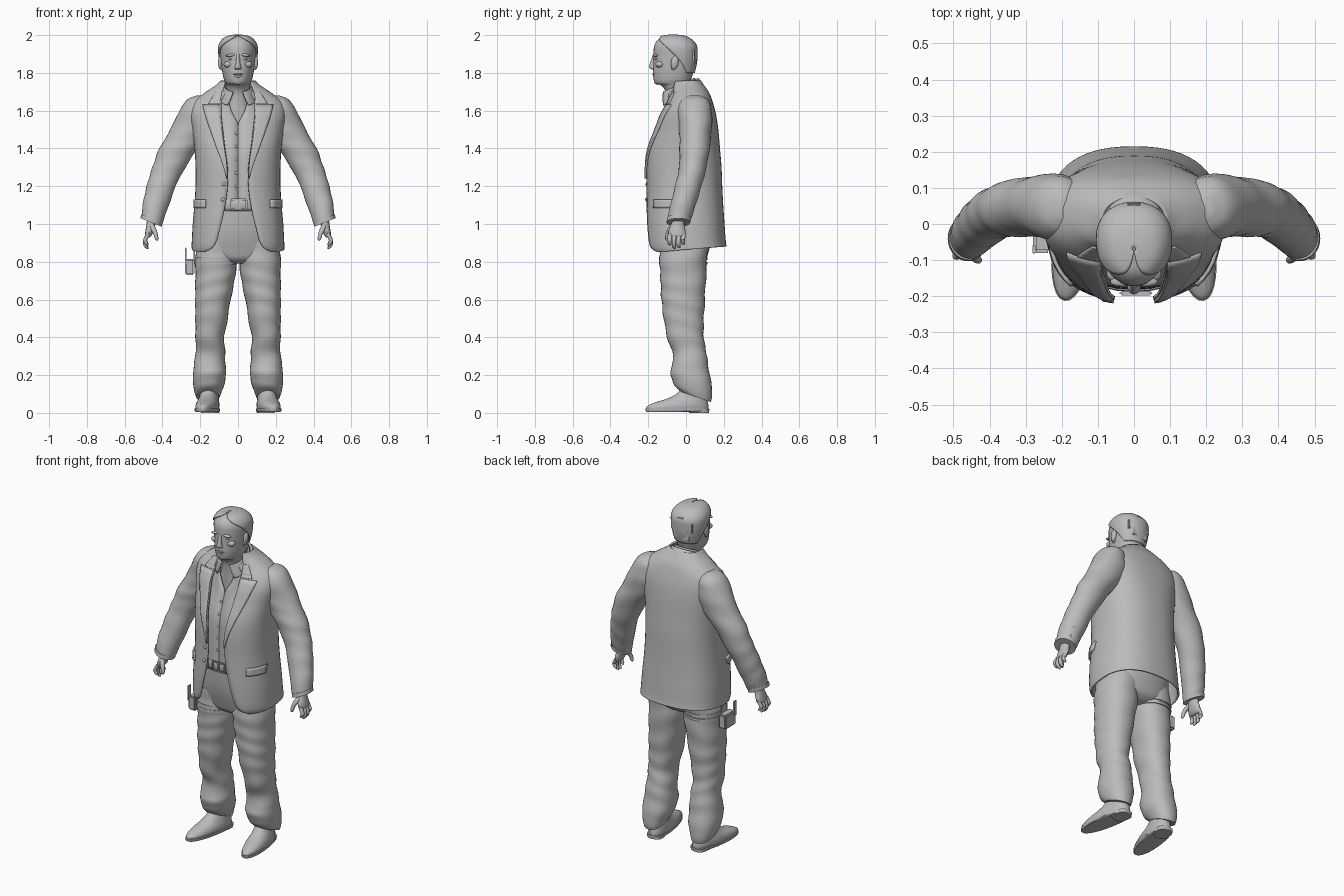
import bpy, bmesh, math
from mathutils import Matrix

GREY = bpy.data.materials.new("plain_grey")
GREY.diffuse_color = (0.5, 0.5, 0.5, 1)


def finish(name, bm, mirror=False, thick=0, turn=None):
    """Turn a bmesh into a smooth shaded object."""
    if turn:
        bm.transform(turn)
    bmesh.ops.recalc_face_normals(bm, faces=bm.faces)
    me = bpy.data.meshes.new(name)
    bm.to_mesh(me)
    bm.free()
    me.materials.append(GREY)
    ob = bpy.data.objects.new(name, me)
    bpy.context.collection.objects.link(ob)
    if thick:
        m = ob.modifiers.new("thickness", 'SOLIDIFY')
        m.thickness, m.offset = thick, 0
    if mirror:
        m = ob.modifiers.new("mirror", 'MIRROR')
        m.use_mirror_merge = False
    bpy.ops.object.select_all(action='DESELECT')
    ob.select_set(True)
    bpy.context.view_layer.objects.active = ob
    bpy.ops.object.shade_smooth_by_angle(angle=math.radians(45))
    return ob


def spline(rows, k=4):
    """Smoothly subdivide rows of (x, y, z, rx, ry, gap, tilt_x, tilt_y)."""
    rows = [tuple(r) + (0,) * (8 - len(r)) for r in rows]
    out = []
    for i in range(len(rows) - 1):
        p0, p1 = rows[max(i - 1, 0)], rows[i]
        p2, p3 = rows[i + 1], rows[min(i + 2, len(rows) - 1)]
        for j in range(k):
            t = j / k
            out.append([b + .5 * t * (c - a + t * (2*a - 5*b + 4*c - d + t * (3*(b - c) + d - a)))
                        for a, b, c, d in zip(p0, p1, p2, p3)])
    return out + [list(rows[-1])]


def point(r, t, p=1, egg=0, scale=1):
    """Point on a ring; t = 0 faces the front and rises towards +x."""
    s, c = math.sin(t), math.cos(t)
    dx = scale * r[3] * math.copysign(abs(s) ** p, s) * (1 - egg * c)
    dy = -scale * r[4] * math.copysign(abs(c) ** p, c)
    return (r[0] + dx, r[1] + dy, r[2] + r[6] * dx + r[7] * dy)


def tube(name, rows, n=28, p=1, egg=0, ripple=0, k=4, thick=0, **kw):
    """Loft through horizontal rings, split at the front where gaps are set."""
    rows = spline(rows, k)
    is_open = any(r[5] for r in rows)
    bm, rings = bmesh.new(), []
    for r in rows:
        g = max(r[5], 0)
        ring = []
        for i in range(n + is_open):
            t = g + (2 * math.pi - 2 * g) * i / n
            w = 1 + ripple * math.sin(r[2] * 55 + 2 * math.sin(t + r[2] * 9))
            ring.append(bm.verts.new(point(r, t, p, egg, w)))
        rings.append(ring)
    for a, b in zip(rings, rings[1:]):
        for i in range(n):
            j = (i + 1) % len(a)
            bm.faces.new((a[i], a[j], b[j], b[i]))
    if not is_open:
        bm.faces.new(rings[0])
        bm.faces.new(rings[-1])
    return finish(name, bm, thick=thick, **kw)


def blob(name, pos, size, mirror=False, rot=0, axis='X'):
    bm = bmesh.new()
    bmesh.ops.create_uvsphere(bm, u_segments=16, v_segments=10, radius=1)
    m = Matrix.Translation(pos) @ Matrix.Rotation(rot, 4, axis) @ Matrix.Diagonal((*size, 1))
    return finish(name, bm, mirror, turn=m)


def box(name, pos, size, mirror=False, bevel=.004):
    bm = bmesh.new()
    bmesh.ops.create_cube(bm, size=1)
    bm.transform(Matrix.Translation(pos) @ Matrix.Diagonal((*size, 1)))
    bmesh.ops.bevel(bm, geom=bm.edges[:], offset=bevel, segments=2, affect='EDGES')
    return finish(name, bm, mirror)


def gap(x, rx, p):
    return math.asin(min(x / rx, 1) ** (1 / p))


# Jacket body: y, z, rx, ry, half width of the front opening
P = .82
JACKET = [(0, y, z, rx, ry, gap(o, rx, P), 0, .08 if z < 1 else 0) for y, z, rx, ry, o in (
    (.01, .865, .24, .2, .175), (0, .9, .24, .205, .125), (-.005, 1, .235, .204, .09),
    (-.008, 1.1, .226, .2, .068), (-.01, 1.2, .22, .197, .055), (-.012, 1.3, .22, .195, .055),
    (-.01, 1.4, .225, .185, .068), (.003, 1.5, .238, .163, .08), (.012, 1.58, .25, .142, .088),
    (.02, 1.64, .235, .118, .088), (.022, 1.69, .175, .098, .082), (.01, 1.73, .115, .083, .072),
    (0, 1.755, .088, .07, .066))]
tube("jacket_body", JACKET, 48, P, thick=.01)
DENSE = spline(JACKET, 12)


def patch(name, z0, z1, x0, x1, steps=16, scale=1.05, thick=.01):
    """Cloth panel lying on the front of the jacket between x0(z) and x1(z)."""
    bm, grid = bmesh.new(), []
    for i in range(steps + 1):
        z = z0 + (z1 - z0) * i / steps
        r = min(DENSE, key=lambda q: abs(q[2] - z))[:]
        r[2] = z
        a, b = gap(x0(z, r), r[3], P), gap(x1(z, r), r[3], P)
        grid.append([bm.verts.new(point(r, a + (b - a) * j / 5, P, 0, scale)) for j in range(6)])
    for a, b in zip(grid, grid[1:]):
        for j in range(5):
            bm.faces.new((a[j], a[j + 1], b[j + 1], b[j]))
    return finish(name, bm, True, thick)


# Lapels widen upwards to a notch, pocket flaps sit on the hips
def edge(z, r):
    return r[3] * math.sin(r[5]) ** P


patch("lapel", 1.24, 1.63, edge, lambda z, r: edge(z, r) + .004 + .085 * (z - 1.24) / .39)
patch("upper_lapel", 1.635, 1.7, edge, lambda z, r: edge(z, r) + .06 - .5 * (z - 1.635))
patch("pocket_flap", 1.085, 1.13, lambda z, r: .165, lambda z, r: .222, 4, 1.04, .012)

# Jacket collar and shirt collar, higher at the nape
tube("jacket_collar", [(0, -.015, 1.665, .125, .112, .95, 0, .5), (0, -.022, 1.7, .104, .1, .85, 0, .5),
                       (0, -.028, 1.725, .086, .088, .8, 0, .5)], thick=.012)
tube("shirt_collar", [(0, -.035, 1.665, .1, .1, .6, 0, .45), (0, -.038, 1.7, .088, .092, .45, 0, .45),
                      (0, -.04, 1.735, .075, .084, .35, 0, .45)], thick=.008)

# Shirt with an open neck
tube("shirt", [(0, -.012, 1.07, .195, .168), (0, -.012, 1.3, .192, .165), (0, -.01, 1.4, .2, .157),
               (0, .002, 1.5, .2, .136), (0, .005, 1.55, .19, .125, .03), (0, 0, 1.61, .15, .11, .22),
               (0, -.02, 1.66, .1, .093, .4), (0, -.035, 1.7, .074, .08, .45)], 32, .88, thick=.006)
for z, y in ((1.2, -.18), (1.27, -.179), (1.34, -.174), (1.41, -.167), (1.48, -.146)):
    blob("shirt_button", (-.008, y, z), (.008, .005, .008))

# Trousers: seat and legs with cloth folds
tube("trouser_seat", [(0, -.01, .79, .1, .08), (0, -.01, .815, .18, .115), (0, -.01, .86, .217, .132),
                      (0, -.01, .95, .212, .155), (0, -.01, 1.05, .2, .165), (0, -.01, 1.12, .195, .168)], 36, .9)
tube("trouser_leg", [(.11, -.012, .92, .1, .125), (.115, -.015, .82, .11, .126), (.122, -.015, .7, .104, .12),
                     (.133, -.015, .6, .094, .115), (.14, -.012, .5, .086, .106), (.149, -.003, .4, .076, .097),
                     (.146, .018, .32, .078, .09), (.15, .022, .25, .084, .096), (.152, .024, .19, .088, .106, 0, 0, -.1),
                     (.157, .04, .12, .074, .1, 0, 0, -.25), (.16, .052, .085, .062, .08, 0, 0, -.35)],
     32, .9, ripple=.022, k=6, mirror=True)

# Belt and buckle
tube("belt", [(0, -.01, 1.08, .198, .175), (0, -.01, 1.085, .2, .178), (0, -.01, 1.122, .2, .178),
              (0, -.01, 1.127, .198, .175)], 36, .88, k=1)
for z in (1.078, 1.13):
    box("buckle_bar", (.005, -.192, z), (.085, .012, .01))
for x in (-.035, .005, .045):
    box("buckle_post", (x, -.192, 1.104), (.009, .012, .056))
for x in (-.075, .08):
    box("belt_loop", (x, -.186, 1.104), (.014, .01, .062))
blob("jacket_button", (-.075, -.208, 1.21), (.01, .006, .01))
blob("jacket_button_low", (-.08, -.21, 1.13), (.01, .006, .01))

# Sleeves, cuffs and cuff buttons
tube("sleeve", [(.2, .045, 1.68, .02, .03), (.205, .045, 1.662, .058, .065), (.212, .046, 1.62, .086, .088),
                (.225, .048, 1.55, .112, .09), (.255, .05, 1.48, .112, .085), (.315, .045, 1.4, .097, .08, 0, .1),
                (.368, .036, 1.3, .08, .073, 0, .2), (.408, .012, 1.2, .07, .07, 0, .3),
                (.437, -.016, 1.1, .064, .067, 0, .35), (.458, -.038, 1.015, .054, .06, 0, .4)],
     28, ripple=.022, k=5, mirror=True)
tube("sleeve_hem", [(.457, -.037, 1.03, .056, .063, 0, .4), (.46, -.04, 1.008, .056, .063, 0, .4)], k=1, mirror=True)
for i in range(3):
    blob("cuff_button", (.468 - .005 * i, .022 + .008 * i, 1.045 + .025 * i), (.008, .007, .008), True)

# Hands
tube("palm", [(.455, -.04, 1.04, .026, .032), (.46, -.043, 1, .024, .034), (.468, -.047, .965, .022, .044),
              (.475, -.047, .94, .018, .044), (.478, -.047, .928, .01, .038)], 16, mirror=True)
for i, (y, tip) in enumerate(((-.084, .885), (-.06, .868), (-.036, .872), (-.013, .89))):
    tube("finger", [(.475, y, .95, .011, .012), (.49, y - .003, .92, .0115, .0115),
                    (.492, y - .004, tip + .025, .011, .011), (.484, y - .002, tip + .008, .0095, .01),
                    (.479, y, tip, .004, .004)], 10, mirror=True)
tube("thumb", [(.458, -.065, 1, .014, .014), (.446, -.085, .97, .015, .015), (.436, -.096, .945, .012, .012),
               (.431, -.1, .922, .01, .01), (.43, -.1, .912, .004, .004)], 10, mirror=True)

# Shoes turned slightly outwards
TURN = Matrix.Translation((.158, 0, 0)) @ Matrix.Rotation(.16, 4, 'Z')
tube("shoe", [(0, -.045, .016, .054, .166), (0, -.044, .035, .057, .165), (0, -.025, .055, .055, .142),
              (0, .005, .075, .05, .108), (0, .028, .1, .046, .08), (0, .045, .14, .044, .06)],
     28, .9, .12, turn=TURN, mirror=True)
tube("sole", [(0, -.046, .006, .056, .166), (0, -.046, .01, .06, .17), (0, -.046, .022, .06, .17)],
     28, .9, .12, k=1, turn=TURN, mirror=True)
tube("heel", [(0, .07, 0, .046, .052), (0, .07, .02, .048, .054)], 20, .7, k=1, turn=TURN, mirror=True)

# Head and neck
HEAD = [(0, .0, 1.5, .11, .1), (0, -.005, 1.58, .1, .095), (0, -.03, 1.65, .068, .072), (0, -.04, 1.7, .062, .068),
        (0, -.052, 1.732, .063, .078), (0, -.07, 1.745, .066, .093), (0, -.072, 1.765, .074, .099),
        (0, -.068, 1.8, .082, .106), (0, -.062, 1.85, .09, .111), (0, -.058, 1.9, .095, .114),
        (0, -.06, 1.94, .095, .109), (0, -.063, 1.97, .081, .091), (0, -.067, 1.99, .052, .06),
        (0, -.07, 1.997, .012, .015)]
tube("head", HEAD, 32, .93, .12)
# Hair cap receding from the brow, with an uneven edge at the nape
tube("hair", [(0, -.052, 1.8, .08, .094, 2.15), (0, -.055, 1.85, .092, .109, 1.85), (0, -.056, 1.9, .1, .113, 1.5),
              (0, -.058, 1.94, .1, .113, 1.15), (0, -.062, 1.97, .086, .096, .7), (0, -.067, 1.992, .056, .064, .3),
              (0, -.07, 2.0, .004, .004, .1)], 32, .93, .1, thick=.008)
for x, z in ((-.05, 1.9), (.0, 1.925), (.05, 1.895), (.025, 1.86), (-.03, 1.85)):
    box("hair_lock", (x, .049 - 5 * x * x, z), (.045, .016, .06))

# Face
tube("nose", [(0, -.166, 1.9, .009, .008), (0, -.172, 1.87, .01, .012), (0, -.176, 1.84, .014, .018),
              (0, -.174, 1.826, .019, .019), (0, -.168, 1.818, .014, .012)], 14)
blob("brow", (.036, -.16, 1.894), (.03, .013, .008), True, .12, 'Y')
blob("eye", (.036, -.156, 1.874), (.015, .01, .007), True)
blob("cheekbone", (.05, -.138, 1.845), (.026, .024, .018), True)
blob("upper_lip", (0, -.168, 1.793), (.026, .01, .006))
blob("lower_lip", (0, -.166, 1.782), (.022, .01, .007))
blob("chin", (0, -.15, 1.753), (.028, .018, .016))
blob("ear", (.095, -.06, 1.855), (.011, .02, .036), True, -.15)
blob("ear_lobe", (.088, -.067, 1.826), (.009, .011, .012), True)

# Thigh holster with its strap on one leg
box("holster", (-.255, -.03, .772), (.05, .1, .085), bevel=.008)
box("holster_clip", (-.277, -.07, .83), (.008, .025, .09), bevel=.002)
box("holster_hanger", (-.232, -.03, .84), (.008, .05, .1), bevel=.002)
for z in (.785, .81):
    tube("thigh_strap", [(-.117, -.015, z, .113, .129), (-.117, -.015, z + .014, .113, .129)], 32, .9, k=1)
